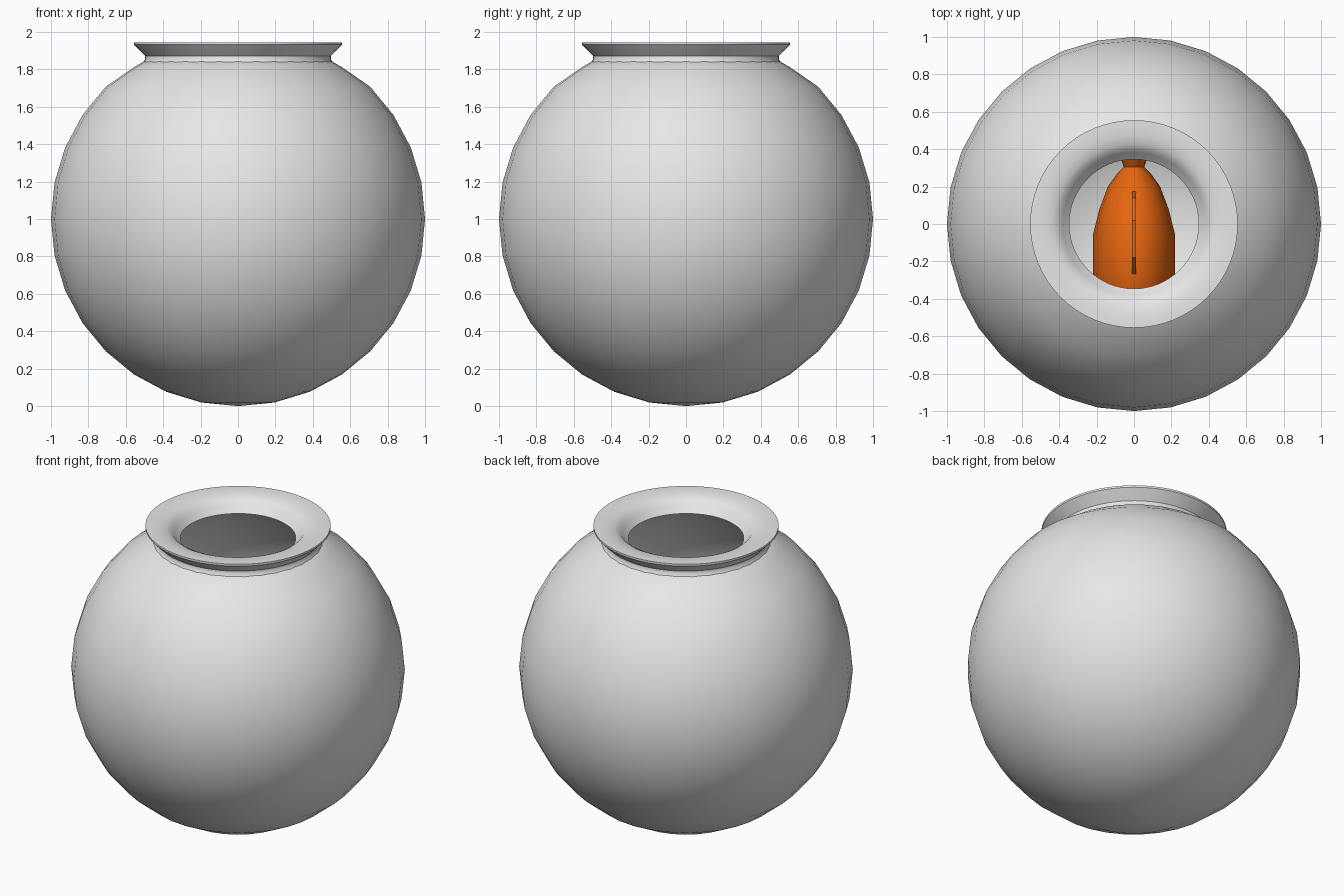
import bpy, bmesh, math
from math import sin, cos, pi

if "Cube" in bpy.data.objects:
    bpy.data.objects.remove(bpy.data.objects["Cube"])


def material(name, rgb):
    m = bpy.data.materials.new(name)
    m.diffuse_color = (*rgb, 1)
    m.use_nodes = True
    m.node_tree.nodes["Principled BSDF"].inputs["Base Color"].default_value = m.diffuse_color
    return m


GREY = material("bowl grey", (0.8, 0.8, 0.8))
ORANGE = material("fish orange", (0.8, 0.13, 0.005))


def finish(name, bm, mat, angle):
    bmesh.ops.remove_doubles(bm, verts=bm.verts, dist=1e-5)
    bmesh.ops.recalc_face_normals(bm, faces=bm.faces)
    me = bpy.data.meshes.new(name)
    bm.to_mesh(me)
    bm.free()
    ob = bpy.data.objects.new(name, me)
    bpy.context.collection.objects.link(ob)
    me.materials.append(mat)
    bpy.ops.object.select_all(action='DESELECT')
    ob.select_set(True)
    bpy.context.view_layer.objects.active = ob
    bpy.ops.object.shade_smooth_by_angle(angle=math.radians(angle))
    return ob


def bridge(bm, a, b):
    n = len(a)
    for i in range(n):
        bm.faces.new((a[i], a[(i + 1) % n], b[(i + 1) % n], b[i]))


def lathe(name, profile, steps, mat, closed=False):
    bm = bmesh.new()
    rings = [[bm.verts.new((r * cos(2 * pi * i / steps), r * sin(2 * pi * i / steps), z))
              for i in range(steps)] for r, z in profile]
    for a, b in zip(rings, rings[1:]):
        bridge(bm, a, b)
    if closed:
        bridge(bm, rings[-1], rings[0])
    else:
        bm.faces.new(rings[0])
        bm.faces.new(rings[-1])
    return finish(name, bm, mat, 40)


def arc(radius, first, last):
    return [(max(radius * sin(pi * k / 16), 0.002), 1 - radius * cos(pi * k / 16))
            for k in range(first, last + 1)]


# Hollow round bowl: outer sphere, shoulder, then inner sphere
outer = arc(1.0, 0, 12)
inner = arc(0.93, 0, 14)[::-1]
lathe("bowl", outer + [(0.556, 1.812), (0.5, 1.845), (0.42, 1.86)] + inner, 32, GREY)

# Flared rim dipping towards the opening
lathe("bowl_rim", [(0.515, 1.83), (0.497, 1.852), (0.497, 1.872), (0.515, 1.89), (0.555, 1.932),
                   (0.555, 1.945), (0.52, 1.945), (0.47, 1.942), (0.43, 1.932), (0.40, 1.917),
                   (0.382, 1.895), (0.346, 1.86), (0.42, 1.835)], 64, GREY, True)

# Fish body: cross-sections (y, half width, half height) from nose to tail root
sections = [(-0.66, 0.03, 0.04), (-0.62, 0.09, 0.11), (-0.52, 0.155, 0.20), (-0.40, 0.20, 0.27),
            (-0.26, 0.22, 0.31), (-0.06, 0.22, 0.30), (0.08, 0.185, 0.25), (0.20, 0.14, 0.18),
            (0.27, 0.09, 0.12), (0.305, 0.055, 0.09), (0.35, 0.07, 0.12)]
bm = bmesh.new()
rings = [[bm.verts.new((w * sin(2 * pi * i / 16), y, 1 + h * cos(2 * pi * i / 16)))
          for i in range(16)] for y, w, h in sections]
for a, b in zip(rings, rings[1:]):
    bridge(bm, a, b)
bm.faces.new(rings[0])
bm.faces.new(rings[-1])
finish("fish_body", bm, ORANGE, 40)


# Fins: outlines in the y-z plane with a small thickness
def fin(name, outline, half, place=lambda x, y, z: (x, y, z)):
    bm = bmesh.new()
    sides = [[bm.verts.new(place(x, y, z)) for y, z in outline] for x in (-half, half)]
    bridge(bm, *sides)
    for s in sides:
        bm.faces.new(s)
    return finish(name, bm, ORANGE, 30)


fin("tail_fin", [(0.32, 1.08), (0.48, 1.25), (0.66, 1.30), (0.58, 1.0),
                 (0.66, 0.70), (0.48, 0.75), (0.32, 0.92)], 0.03)
fin("dorsal_fin", [(-0.30, 1.27), (-0.18, 1.40), (0.02, 1.41), (0.14, 1.32), (0.18, 1.17)], 0.012)
fin("belly_fin", [(-0.12, 0.72), (0.06, 0.60), (0.14, 0.66), (0.14, 0.80)], 0.012)
